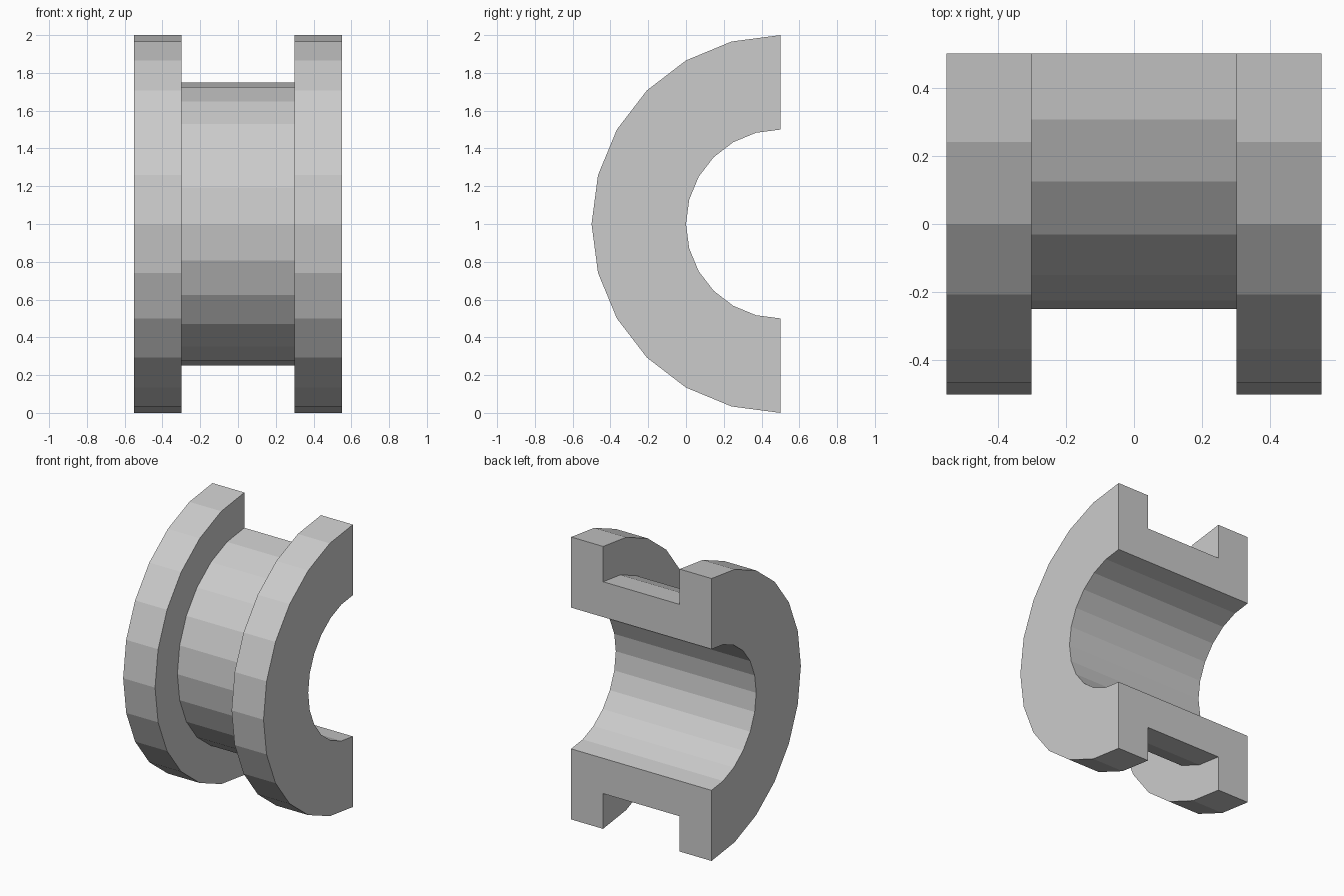
import bpy, bmesh
from math import sin, cos, pi

if "Cube" in bpy.data.objects:
    bpy.data.objects.remove(bpy.data.objects["Cube"])

SEGMENTS = 12                 # flat sides around the half turn
CENTRE_Y, CENTRE_Z = 0.5, 1.0
BORE, GROOVE, FLANGE = 0.5, 0.75, 1.0
HALF_WIDTH, HALF_GROOVE = 0.55, 0.3

# U-shaped cross-section as (x, radius), mirrored about x = 0
half = [(HALF_WIDTH, BORE), (HALF_WIDTH, FLANGE),
        (HALF_GROOVE, FLANGE), (HALF_GROOVE, GROOVE)]
profile = half + [(-x, r) for x, r in reversed(half)]

# Sweep the section through half a turn, from the top round the front
bm = bmesh.new()
rings = []
for i in range(SEGMENTS + 1):
    a = pi * i / SEGMENTS
    rings.append([bm.verts.new((x, CENTRE_Y - r * sin(a), CENTRE_Z + r * cos(a)))
                  for x, r in profile])
n = len(profile)
for a, b in zip(rings, rings[1:]):
    for j in range(n):
        k = (j + 1) % n
        bm.faces.new((a[j], a[k], b[k], b[j]))

# Flat cut faces at the back
bm.faces.new(rings[0])
bm.faces.new(rings[-1])
bmesh.ops.recalc_face_normals(bm, faces=bm.faces)

mesh = bpy.data.meshes.new("half_bushing")
bm.to_mesh(mesh)
bm.free()
bpy.context.collection.objects.link(bpy.data.objects.new("half_bushing", mesh))
